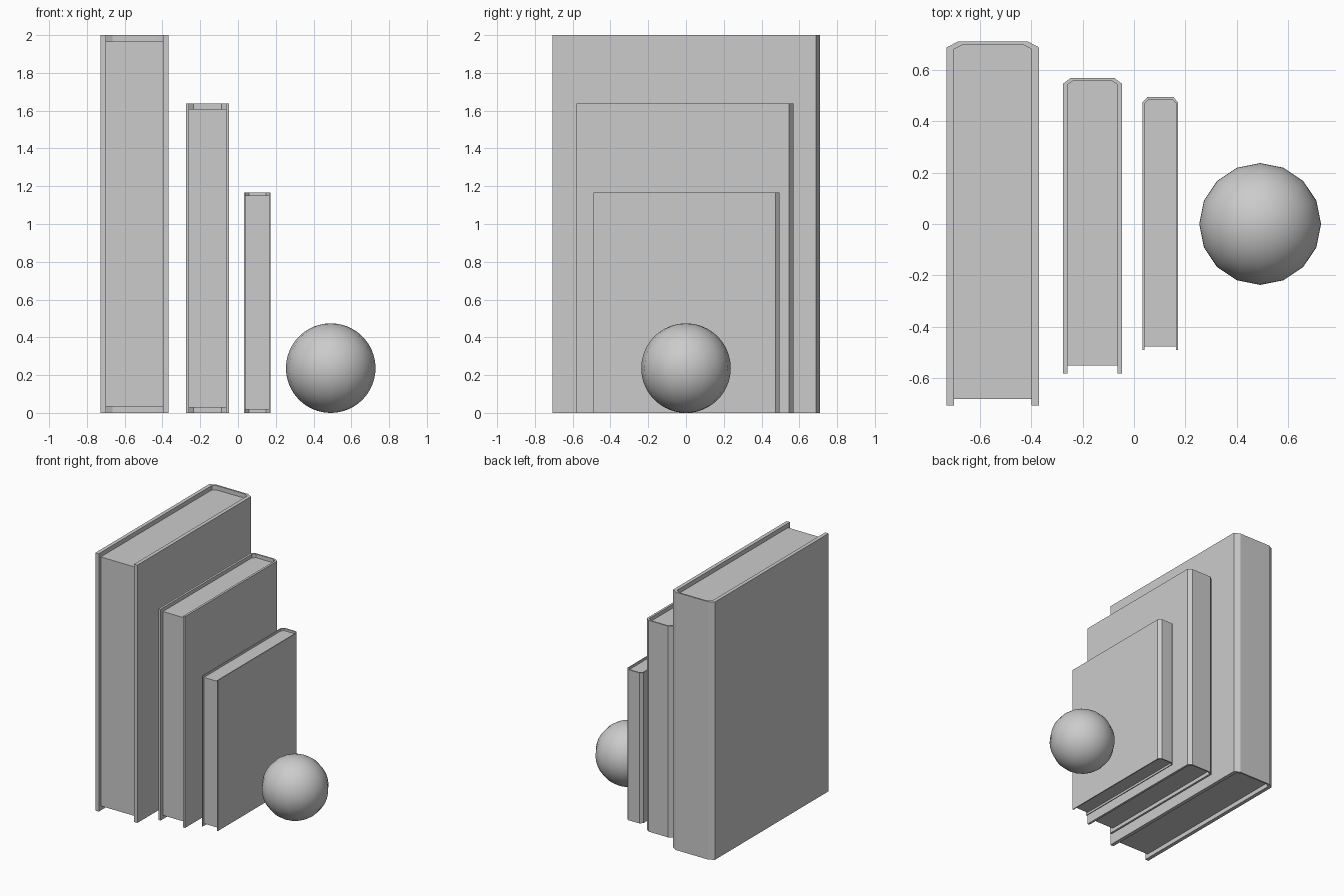
import bpy, bmesh

if "Cube" in bpy.data.objects:
    bpy.data.objects.remove(bpy.data.objects["Cube"])


def profile(x0, x1, yf, yb, cx, cy):
    """U-shaped outline, open at the front, with chamfered spine corners."""
    return [(x0, yf), (x0, yb - cy), (x0 + cx, yb),
            (x1 - cx, yb), (x1, yb - cy), (x1, yf)]


def book(name, x0, x1, y0, y1, h, t, spine, lip, page_y, cx, cy):
    bm = bmesh.new()

    def ring(pts, z):
        return [bm.verts.new((x, y, z)) for x, y in pts]

    def strip(a, b):
        for i in range(len(a) - 1):
            bm.faces.new((a[i], a[i + 1], b[i + 1], b[i]))

    outer = profile(x0, x1, y0, y1, cx, cy)
    inner_args = (y1 - spine, cx * 0.8, cy * 0.75)
    inner = profile(x0 + t, x1 - t, y0, *inner_args)
    pages = profile(x0 + t, x1 - t, page_y, *inner_args)
    o = [ring(outer, z) for z in (0, h)]
    n = [ring(inner, z) for z in (0, h)]
    p = [ring(pages, z) for z in (lip, h - lip)]

    # cover outside, then rims, inner walls and page ends at bottom and top
    strip(o[0], o[1])
    for k in (0, 1):
        strip(o[k], n[k])
        strip(n[k], p[k])
        bm.faces.new(p[k])
    # front edges of both boards and their inner walls ahead of the pages
    for e in (0, -1):
        bm.faces.new((o[0][e], o[1][e], n[1][e], n[0][e]))
        bm.faces.new((n[0][e], n[1][e], p[1][e], p[0][e]))
    # front edge of the page block
    bm.faces.new((p[0][0], p[0][-1], p[1][-1], p[1][0]))

    bmesh.ops.recalc_face_normals(bm, faces=bm.faces)
    me = bpy.data.meshes.new(name)
    bm.to_mesh(me)
    bm.free()
    bpy.context.collection.objects.link(bpy.data.objects.new(name, me))


# three books, tall to short
book("large_book", -0.729, -0.369, -0.707, 0.71, 2.0, 0.029, 0.012, 0.034, -0.682, 0.043, 0.023)
book("medium_book", -0.276, -0.047, -0.581, 0.569, 1.639, 0.017, 0.010, 0.029, -0.55, 0.03, 0.023)
book("small_book", 0.033, 0.172, -0.491, 0.495, 1.168, 0.008, 0.010, 0.017, -0.476, 0.02, 0.022)

# ball beside the books
bpy.ops.mesh.primitive_uv_sphere_add(segments=16, ring_count=32, radius=0.237,
                                     location=(0.491, 0, 0.237))
bpy.context.object.name = "ball"
bpy.ops.object.shade_smooth()
